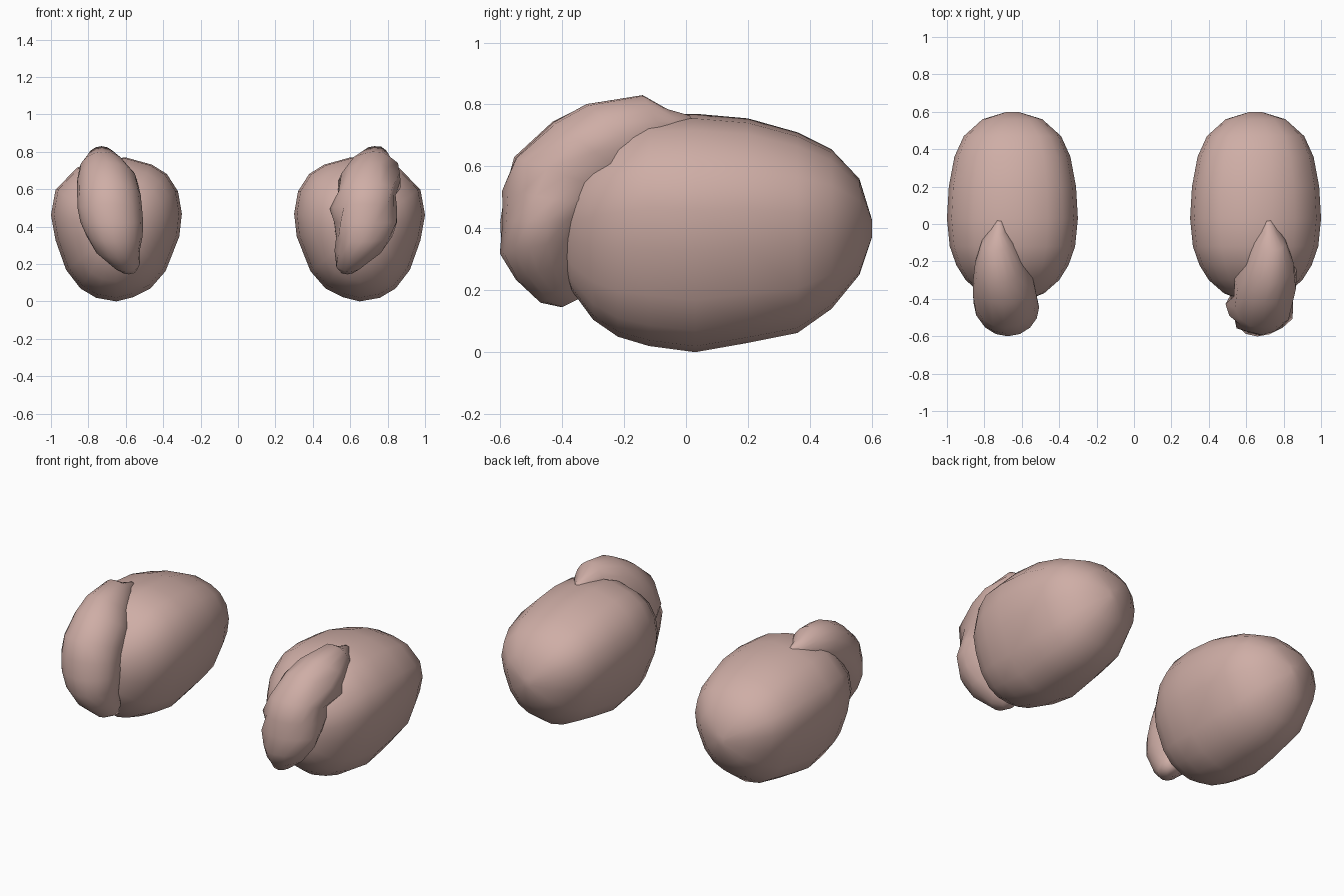
import bpy, bmesh, math
from mathutils import Vector, noise

if "Cube" in bpy.data.objects:
    bpy.data.objects.remove(bpy.data.objects["Cube"])


def loft(name, rings):
    """Skin a list of equal-length rings into a closed, smooth-shaded solid."""
    bm = bmesh.new()
    loops = [[bm.verts.new(p) for p in ring] for ring in rings]
    n = len(loops[0])
    for a, b in zip(loops, loops[1:]):
        for i in range(n):
            j = (i + 1) % n
            bm.faces.new((a[i], a[j], b[j], b[i]))
    for end in (loops[0], loops[-1]):
        bm.faces.new(end)
    bmesh.ops.recalc_face_normals(bm, faces=bm.faces)
    mesh = bpy.data.meshes.new(name)
    bm.to_mesh(mesh)
    bm.free()
    mesh.materials.append(skin)
    mesh.polygons.foreach_set("use_smooth", [True] * len(mesh.polygons))
    obj = bpy.data.objects.new(name, mesh)
    bpy.context.collection.objects.link(obj)
    return obj


skin = bpy.data.materials.new("tissue")
skin.diffuse_color = (0.62, 0.42, 0.38, 1)
skin.use_nodes = True
skin.node_tree.nodes["Principled BSDF"].inputs["Base Color"].default_value = skin.diffuse_color

# Egg-like cross-section of the body (x, z)
SECTION = [(0, -1), (.31, -.95), (.55, -.82), (.77, -.56), (.93, -.15), (1, .2),
           (.93, .55), (.6, .86), (.25, .96), (-.14, 1), (-.54, .9), (-.77, .77),
           (-.94, .53), (-1, .22), (-.96, -.1), (-.75, -.58), (-.52, -.82), (-.26, -.94)]

# Body stations: y, bottom z, top z, half width
BODY = [(.60, .37, .43, .03), (.56, .25, .56, .16), (.47, .14, .655, .26),
        (.36, .062, .71, .31), (.2, .03, .755, .34), (.03, 0, .77, .35),
        (-.12, .02, .765, .335), (-.22, .05, .72, .30), (-.30, .105, .66, .25),
        (-.37, .2, .57, .17), (-.41, .32, .47, .07)]

# Crescent stations: outer (y, z), inner (y, z), centre x, half width
CREST = [((-.40, .145), (-.33, .18), .585, .04), ((-.47, .16), (-.32, .24), .60, .075),
         ((-.55, .235), (-.31, .31), .645, .12), ((-.595, .32), (-.30, .38), .66, .15),
         ((-.60, .42), (-.29, .43), .675, .168), ((-.585, .52), (-.27, .47), .685, .172),
         ((-.555, .63), (-.22, .51), .69, .17), ((-.43, .745), (-.16, .55), .70, .16),
         ((-.32, .80), (-.10, .60), .72, .13), ((-.14, .83), (-.05, .66), .73, .085),
         ((-.06, .785), (0, .70), .725, .04), ((.01, .765), (.03, .74), .72, .012)]


def body(name, side):
    rings = [[(side * (.65 + hw * u), y, (lo + hi) / 2 + v * (hi - lo) / 2)
              for u, v in SECTION] for y, lo, hi, hw in BODY]
    return loft(name, rings)


def crest(name, side, lump):
    rings = []
    for k, (outer, inner, cx, hw) in enumerate(CREST):
        o, i = Vector((0, *outer)), Vector((0, *inner))
        mid, half = (o + i) / 2, (o - i) / 2
        ring = []
        for s in range(16):
            a = math.tau * s / 16
            # uneven surface, fading out at both ends
            f = 1 + lump * noise.noise(Vector((3 * math.cos(a), 3 * math.sin(a), k * .9)))
            p = mid + half * math.cos(a) * (1 + (f - 1) * .4)
            p.x = side * (cx + hw * math.sin(a) * f)
            ring.append(p)
        rings.append(ring)
    return loft(name, rings)


# Two ovals, each with a crescent cap: one smooth, one lumpy
body("left_oval_body", -1)
body("right_oval_body", 1)
crest("left_smooth_crescent", -1, 0)
crest("right_lumpy_crescent", 1, .3)
